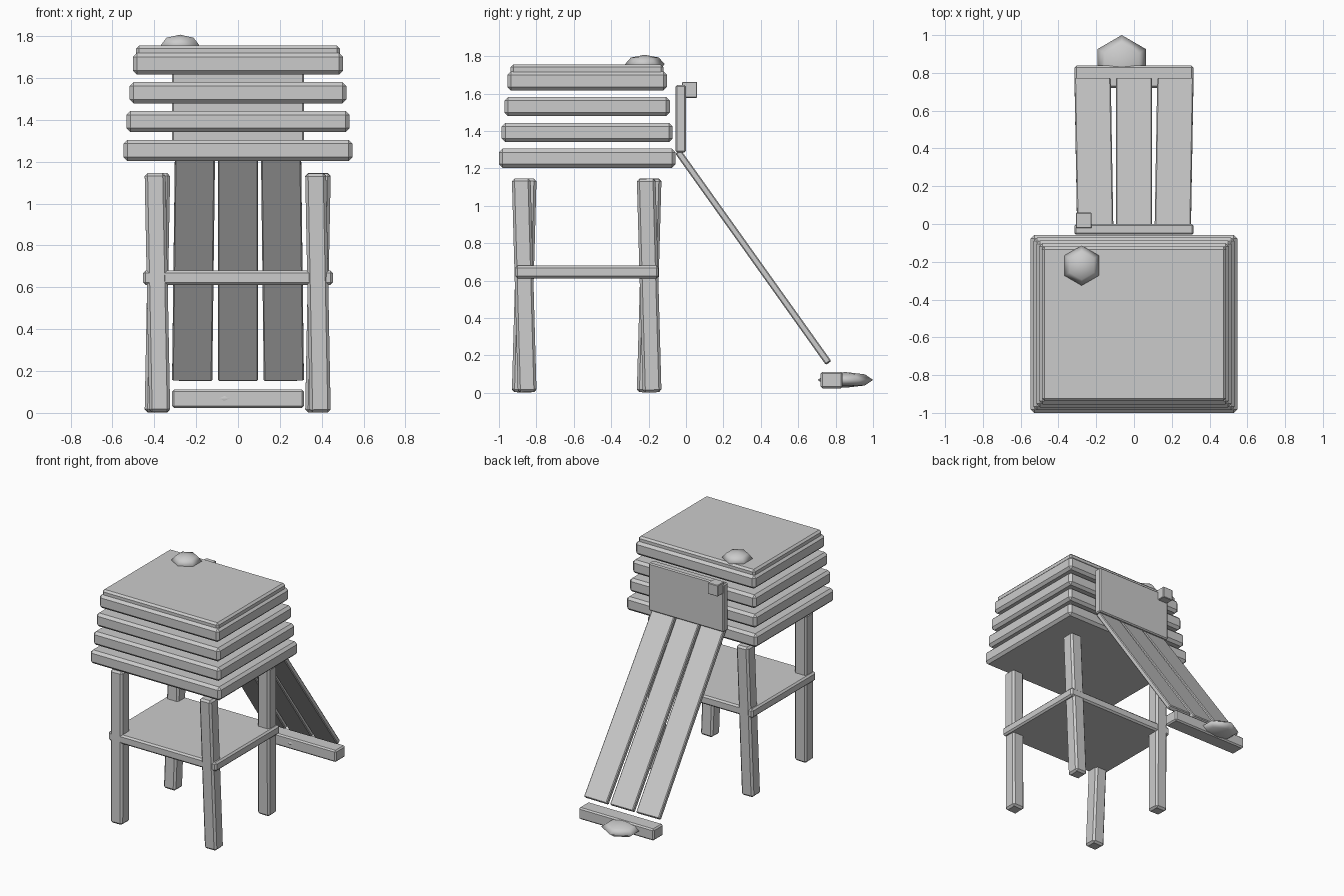
import bpy, bmesh, math
from mathutils import Matrix, Vector

if "Cube" in bpy.data.objects:
    bpy.data.objects.remove(bpy.data.objects["Cube"])

grey = bpy.data.materials.new("plain grey")
grey.diffuse_color = (0.6, 0.6, 0.6, 1)
grey.use_nodes = True
grey.node_tree.nodes["Principled BSDF"].inputs["Base Color"].default_value = grey.diffuse_color


def finish(name, bm):
    bmesh.ops.recalc_face_normals(bm, faces=bm.faces)
    me = bpy.data.meshes.new(name)
    bm.to_mesh(me)
    bm.free()
    me.materials.append(grey)
    ob = bpy.data.objects.new(name, me)
    bpy.context.collection.objects.link(ob)
    return ob


def box(name, size, matrix, bevel):
    """Chamfered box of a given size placed by a matrix."""
    bm = bmesh.new()
    bmesh.ops.create_cube(bm, size=1)
    bmesh.ops.scale(bm, vec=size, verts=bm.verts)
    bmesh.ops.bevel(bm, geom=bm.edges[:], offset=bevel, segments=1,
                    profile=0.5, affect='EDGES')
    bm.transform(matrix)
    return finish(name, bm)


def block(name, x0, x1, y0, y1, z0, z1, bevel):
    return box(name, (x1 - x0, y1 - y0, z1 - z0),
               Matrix.Translation(((x0 + x1) / 2, (y0 + y1) / 2, (z0 + z1) / 2)), bevel)


def beam(name, start, end, width, depth, bevel):
    """Chamfered beam between two points, its width kept along x."""
    a, b = Vector(start), Vector(end)
    w = (b - a).normalized()
    v = w.cross(Vector((1, 0, 0))).normalized()
    u = v.cross(w)
    m = Matrix((u, v, w)).transposed().to_4x4()
    m.translation = (a + b) / 2
    return box(name, (width, depth, (b - a).length), m, bevel)


def pebble(name, centre, radius, height):
    """Squashed six-sided ball with a corner pointing along y."""
    bm = bmesh.new()
    bmesh.ops.create_uvsphere(bm, u_segments=6, v_segments=4, radius=1)
    rim = next(v for v in bm.verts if abs(v.co.z) < 0.01)
    turn = math.pi / 2 - math.atan2(rim.co.y, rim.co.x)
    bm.transform(Matrix.Translation(centre)
                 @ Matrix.Diagonal((radius, radius, height, 1))
                 @ Matrix.Rotation(turn, 4, 'Z'))
    for f in bm.faces:
        f.smooth = True
    return finish(name, bm)


# stacked slabs of the cabin, shrinking upwards
for i in range(4):
    s = 0.0148 * i
    z = 1.203 + 0.138 * i
    block(f"cabin_slab_{i + 1}", -0.547 + s, 0.547 - s, -1 + s, -0.057 - s,
          z, z + 0.102, 0.019)
block("roof_slab", -0.487, 0.487, -0.937, -0.12, 1.69, 1.755, 0.014)

# four legs, each leaning a little in a turning pattern
legs = {"front_left_leg": (-0.385, -0.865, 1, -1),
        "front_right_leg": (0.382, -0.865, 1, 1),
        "back_right_leg": (0.382, -0.197, -1, 1),
        "back_left_leg": (-0.385, -0.197, -1, -1)}
for name, (x, y, sx, sy) in legs.items():
    dx, dy = 0.011 * sx, 0.016 * sy
    beam(name, (x + dx, y + dy, 0.003), (x - dx, y - dy, 1.145), 0.1, 0.1, 0.014)

# shelf between the legs
block("shelf", -0.453, 0.453, -0.912, -0.147, 0.612, 0.68, 0.012)

# ramp of three planks that fan out slightly
for name, side in (("left_plank", -1), ("middle_plank", 0), ("right_plank", 1)):
    beam(name, (0.205 * side, -0.042, 1.288), (0.219 * side, 0.762, 0.16),
         0.192, 0.036, 0.006)

# back door with its knob, and the step at the foot of the ramp
block("door_panel", -0.315, 0.315, -0.056, 0.0, 1.285, 1.645, 0.008)
block("door_knob", -0.308, -0.224, -0.022, 0.06, 1.577, 1.662, 0.004)
block("ramp_step", -0.315, 0.315, 0.72, 0.838, 0.024, 0.112, 0.01)

# pebbles on the roof and by the step
pebble("roof_pebble", (-0.277, -0.22, 1.757), 0.106, 0.05)
pebble("step_pebble", (-0.065, 0.852, 0.069), 0.148, 0.042)
